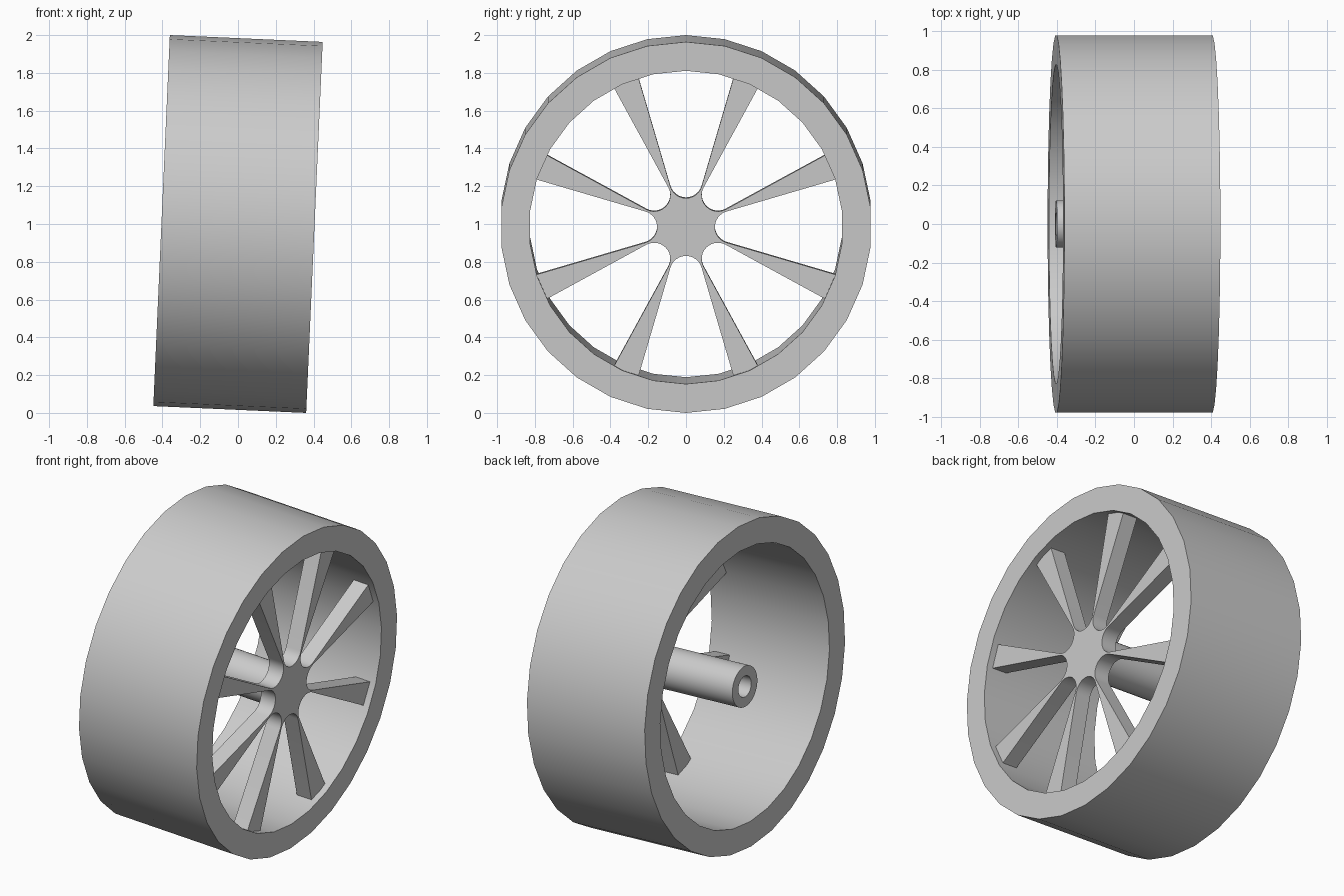
import bpy, bmesh
from math import sin, cos, pi, radians
from mathutils import Matrix

cube = bpy.data.objects.get("Cube")
if cube:
    bpy.data.objects.remove(cube, do_unlink=True)

grey = bpy.data.materials.new("plain_grey")
grey.use_nodes = True
grey.diffuse_color = (0.6, 0.6, 0.6, 1)
grey.node_tree.nodes["Principled BSDF"].inputs["Base Color"].default_value = (0.6, 0.6, 0.6, 1)

# Whole wheel leans slightly about the y axis
LEAN = Matrix.Translation((0, 0, 1)) @ Matrix.Rotation(radians(2.55), 4, 'Y')
HALF_WIDTH = 0.405
HUB_FRONT, HUB_BACK = 0.365, 0.265


def finish(name, bm):
    bmesh.ops.recalc_face_normals(bm, faces=bm.faces)
    mesh = bpy.data.meshes.new(name)
    bm.to_mesh(mesh)
    bm.free()
    mesh.materials.append(grey)
    obj = bpy.data.objects.new(name, mesh)
    bpy.context.collection.objects.link(obj)
    obj.matrix_world = LEAN
    bpy.ops.object.select_all(action='DESELECT')
    obj.select_set(True)
    bpy.context.view_layer.objects.active = obj
    bpy.ops.object.shade_smooth_by_angle(angle=radians(30))
    return obj


def tube(name, outer, inner, x0, x1, sides):
    """Revolve a rectangular section around the x axis."""
    bm = bmesh.new()
    section = [(x0, inner), (x0, outer), (x1, outer), (x1, inner)]
    rings = [[bm.verts.new((x, r * sin(2 * pi * i / sides), r * cos(2 * pi * i / sides)))
              for x, r in section] for i in range(sides)]
    for i in range(sides):
        a, b = rings[i], rings[(i + 1) % sides]
        for j in range(4):
            k = (j + 1) % 4
            bm.faces.new((a[j], a[k], b[k], b[j]))
    return finish(name, bm)


def spoke_outline(count=8, steps=12):
    """Star outline made of round-bottomed gaps between tapered spokes."""
    centre, radius, sweep = 0.239, 0.086, radians(106.4)
    gap = [(0.795, -0.253)]
    for i in range(steps + 1):
        a = -sweep - (2 * pi - 2 * sweep) * i / steps
        gap.append((centre + radius * cos(a), radius * sin(a)))
    gap.append((0.795, 0.253))
    points = []
    for n in range(count):
        t = 2 * pi * n / count
        points += [(u * cos(t) - v * sin(t), u * sin(t) + v * cos(t)) for u, v in gap]
    return points


# Broad rim and hollow axle
tube("rim", 0.983, 0.83, -HALF_WIDTH, HALF_WIDTH, 30)
tube("axle_tube", 0.123, 0.063, -HALF_WIDTH, HUB_BACK + 0.01, 32)

# Hub and spokes as one extruded plate
bm = bmesh.new()
face = bm.faces.new([bm.verts.new((HUB_BACK, y, z)) for y, z in spoke_outline()])
extruded = bmesh.ops.extrude_face_region(bm, geom=[face], use_keep_orig=True)
moved = [g for g in extruded["geom"] if isinstance(g, bmesh.types.BMVert)]
bmesh.ops.translate(bm, verts=moved, vec=(HUB_FRONT - HUB_BACK, 0, 0))
finish("hub_and_spokes", bm)
